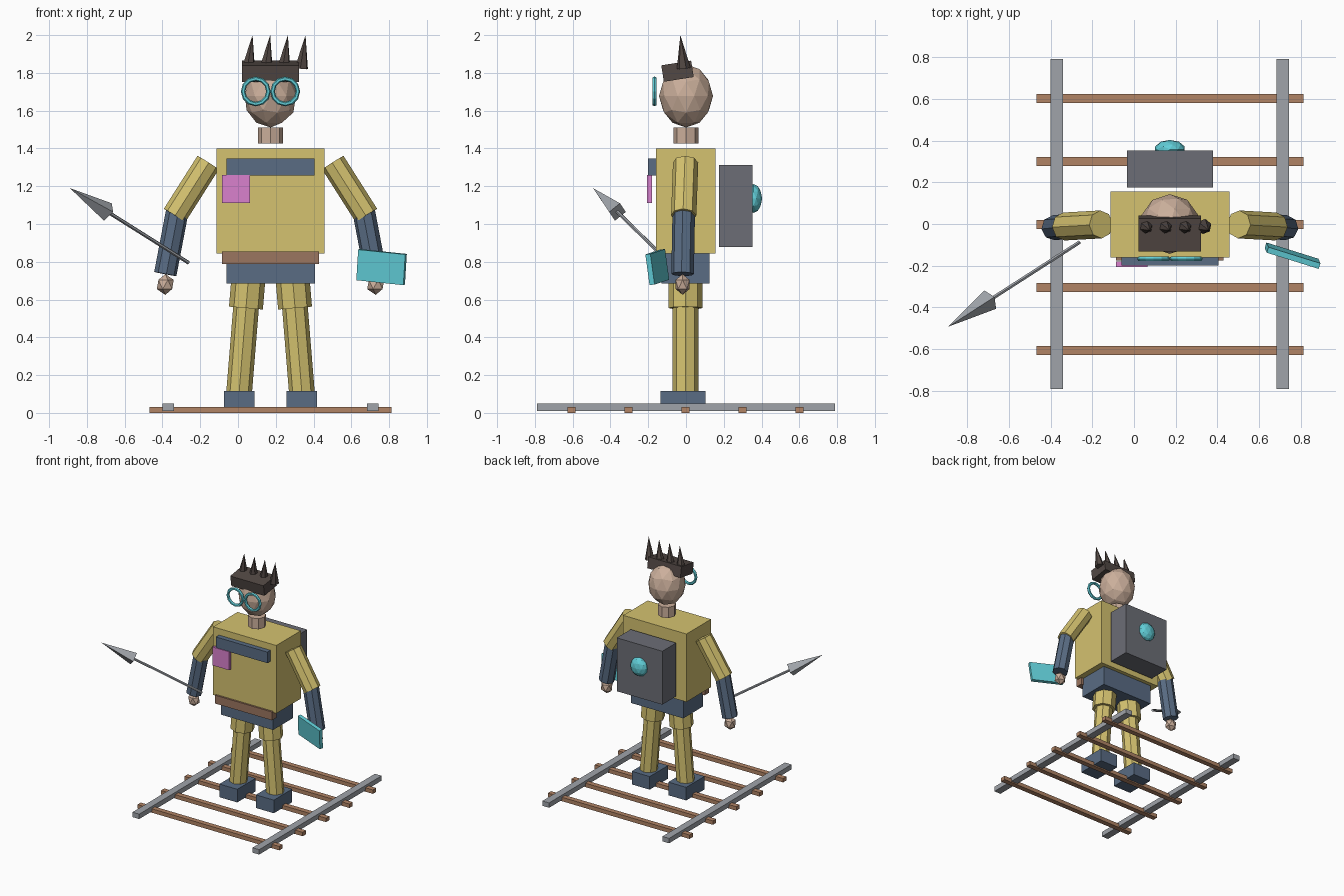
import bpy
from math import radians
from mathutils import Vector, Matrix

if "Cube" in bpy.data.objects:
    bpy.data.objects.remove(bpy.data.objects["Cube"])

CX = 0.172  # centre line of the figure (the spear shifts it off x = 0)


def material(name, rgb):
    m = bpy.data.materials.new(name)
    m.diffuse_color = (*rgb, 1)
    m.use_nodes = True
    m.node_tree.nodes["Principled BSDF"].inputs["Base Color"].default_value = m.diffuse_color
    return m


YELLOW = material("yellow_cloth", (0.66, 0.54, 0.16))
BLUE = material("navy", (0.10, 0.15, 0.23))
SKIN = material("skin", (0.60, 0.43, 0.33))
HAIR = material("hair", (0.085, 0.065, 0.058))
TEAL = material("teal", (0.12, 0.62, 0.69))
PINK = material("pink", (0.70, 0.22, 0.61))
WOOD = material("wood", (0.44, 0.23, 0.13))
LEATHER = material("leather", (0.33, 0.18, 0.115))
DARK = material("dark_grey", (0.15, 0.155, 0.18))
STEEL = material("steel", (0.35, 0.37, 0.40))


def finish(name, mat):
    ob = bpy.context.object
    ob.name = name
    ob.data.materials.append(mat)
    return ob


def box(name, mat, x, y, z):
    """Box from (min, max) ranges."""
    r = (x, y, z)
    bpy.ops.mesh.primitive_cube_add(size=1, location=[(a + b) / 2 for a, b in r])
    ob = finish(name, mat)
    ob.scale = [b - a for a, b in r]
    return ob


def rod(name, mat, a, b, r1, r2=None, sides=8):
    """Prism, taper or cone running from a to b."""
    a, b = Vector(a), Vector(b)
    d = b - a
    bpy.ops.mesh.primitive_cone_add(vertices=sides, radius1=r1, radius2=r1 if r2 is None else r2,
                                    depth=d.length, location=(a + b) / 2)
    ob = finish(name, mat)
    ob.rotation_euler = d.to_track_quat('Z', 'Y').to_euler()
    return ob


def ball(name, mat, loc, scale, sub):
    bpy.ops.mesh.primitive_ico_sphere_add(subdivisions=sub, radius=1, location=loc)
    ob = finish(name, mat)
    ob.scale = scale
    return ob


# Track: sleepers and rails
for i in range(-2, 3):
    y = -0.002 + 0.302 * i
    box(f"sleeper_{i + 3}", WOOD, (CX - 0.64, CX + 0.64), (y - 0.021, y + 0.021), (0, 0.032))
for side, s in (("right", -1), ("left", 1)):
    x = CX + s * 0.542
    box(f"rail_{side}", STEEL, (x - 0.03, x + 0.03), (-0.79, 0.79), (0.01, 0.05))

# Limbs, mirrored about the figure's centre line
for side, s in (("right", -1), ("left", 1)):
    def p(x, y, z):
        return (CX + s * x, y, z)
    bx = CX + s * 0.165
    box(f"boot_{side}", BLUE, (bx - 0.081, bx + 0.081), (-0.135, 0.103), (0.01, 0.117))
    rod(f"shin_{side}", YELLOW, p(0.17, -0.003, 0.06), p(0.126, -0.003, 0.60), 0.068)
    rod(f"thigh_{side}", YELLOW, p(0.13, -0.003, 0.555), p(0.112, -0.003, 0.77), 0.09)
    rod(f"upper_arm_{side}", YELLOW, p(0.33, -0.002, 1.325), p(0.508, -0.012, 1.045), 0.067)
    rod(f"forearm_{side}", BLUE, p(0.495, -0.012, 1.06), p(0.557, -0.018, 0.735), 0.06)
    ball(f"hand_{side}", SKIN, p(0.557, -0.018, 0.68), (0.05, 0.043, 0.055), 1)

# Body
box("torso", YELLOW, (-0.113, 0.458), (-0.16, 0.156), (0.845, 1.40))
box("hips", BLUE, (-0.062, 0.408), (-0.13, 0.124), (0.685, 0.86))
box("belt", LEATHER, (-0.086, 0.43), (-0.175, -0.12), (0.787, 0.855))
box("chest_strip", BLUE, (-0.06, 0.405), (-0.2, -0.155), (1.257, 1.347))
box("chest_badge", PINK, (-0.086, 0.064), (-0.206, -0.18), (1.11, 1.26))

# Backpack with round lamp
box("backpack", DARK, (-0.033, 0.378), (0.174, 0.353), (0.877, 1.313))
ball("backpack_lamp", TEAL, (CX, 0.358, 1.135), (0.074, 0.045, 0.076), 2)

# Head and hair
rod("neck", SKIN, (CX, 0, 1.425), (CX, 0, 1.512), 0.067)
ball("head", SKIN, (CX, 0, 1.678), (0.142, 0.143, 0.167), 2)
hair = box("hair", HAIR, (0.022, 0.322), (-0.125, 0.035), (1.765, 1.853))
hair.rotation_euler.x = radians(9)
for i in range(4):
    x = 0.055 + i * 0.0935
    rod(f"hair_spike_{i + 1}", HAIR, (x, -0.012, 1.825), (x + 0.022, -0.03, 2.0), 0.037, 0, 6)

# Goggles
for side, s in (("right", -1), ("left", 1)):
    bpy.ops.mesh.primitive_torus_add(major_segments=12, minor_segments=6, major_radius=0.067,
                                     minor_radius=0.012, location=(CX + s * 0.078, -0.167, 1.702),
                                     rotation=(radians(90), 0, 0))
    finish(f"goggle_rim_{side}", TEAL)

# Tablet: axes are width, thickness, height
tablet = box("tablet", TEAL, (-0.131, 0.131), (-0.014, 0.014), (-0.082, 0.082))
w = Vector((0.25, -0.078, -0.026)).normalized()
h = Vector((0.01, -0.022, 0.16))
h = (h - w * h.dot(w)).normalized()
tablet.rotation_euler = Matrix((w, h.cross(w), h)).transposed().to_euler()
tablet.location = (0.76, -0.152, 0.772)

# Spear
butt, tip = Vector((-0.262, -0.088, 0.795)), Vector((-0.89, -0.492, 1.19))
neck = butt.lerp(tip, 0.68)
rod("spear_shaft", STEEL, butt, neck, 0.01, sides=6)
rod("spear_head", STEEL, neck, tip, 0.052, 0, 4)
